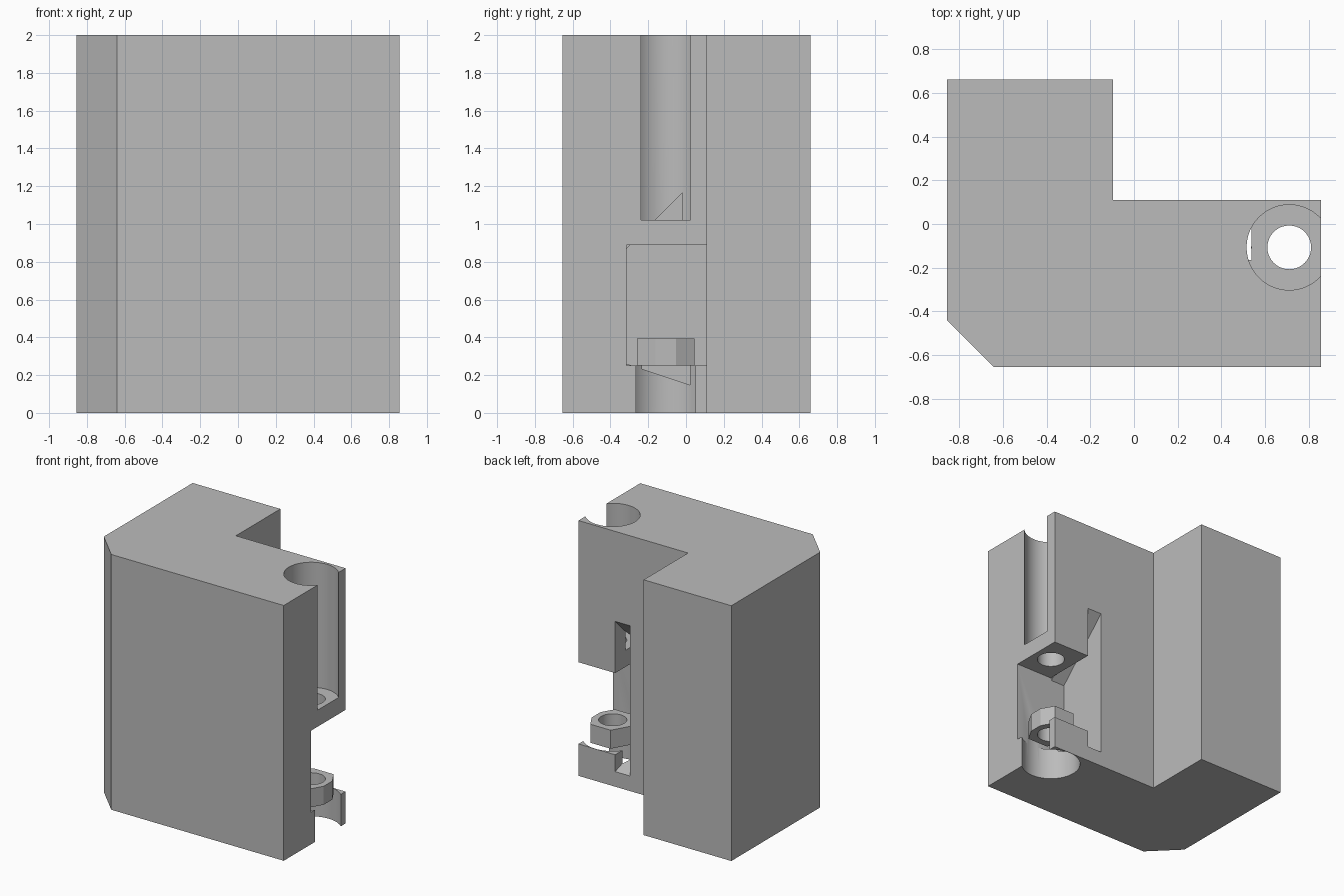
import bpy
import bmesh
from math import radians
from mathutils import Matrix, Vector

cube = bpy.data.objects.get("Cube")
if cube:
    bpy.data.objects.remove(cube, do_unlink=True)

grey = bpy.data.materials.new("plain grey")
grey.use_nodes = True
grey.diffuse_color = (0.5, 0.5, 0.5, 1)
grey.node_tree.nodes["Principled BSDF"].inputs["Base Color"].default_value = (0.5, 0.5, 0.5, 1)

BORE_X, BORE_Y = 0.71, -0.107   # axis shared by screw and nut
RIGHT = 0.855                   # right wall of the block


def make_object(name, bm):
    bmesh.ops.recalc_face_normals(bm, faces=bm.faces)
    mesh = bpy.data.meshes.new(name)
    bm.to_mesh(mesh)
    bm.free()
    mesh.materials.append(grey)
    obj = bpy.data.objects.new(name, mesh)
    bpy.context.collection.objects.link(obj)
    return obj


def extrude(name, points, direction):
    """Solid from a flat outline swept along a direction."""
    bm = bmesh.new()
    face = bm.faces.new([bm.verts.new(p) for p in points])
    swept = bmesh.ops.extrude_face_region(bm, geom=[face], use_keep_orig=True)
    verts = [v for v in swept["geom"] if isinstance(v, bmesh.types.BMVert)]
    bmesh.ops.translate(bm, verts=verts, vec=Vector(direction))
    return make_object(name, bm)


def box(name, low, high):
    (x0, y0, z0), (x1, y1, z1) = low, high
    outline = [(x0, y0, z0), (x1, y0, z0), (x1, y1, z0), (x0, y1, z0)]
    return extrude(name, outline, (0, 0, z1 - z0))


def column(name, radius, z0, z1, sides=64):
    """Upright cylinder or prism on the screw axis."""
    bm = bmesh.new()
    bmesh.ops.create_cone(bm, cap_ends=True, segments=sides, radius1=radius, radius2=radius,
                          depth=z1 - z0,
                          matrix=Matrix.Translation((BORE_X, BORE_Y, (z0 + z1) / 2)))
    return make_object(name, bm)


def cut(obj, *cutters):
    for cutter in cutters:
        cutter.hide_render = True
        mod = obj.modifiers.new("cut", 'BOOLEAN')
        mod.operation = 'DIFFERENCE'
        mod.solver = 'EXACT'
        mod.object = cutter
        bpy.context.view_layer.objects.active = obj
        bpy.ops.object.modifier_apply(modifier=mod.name)
        bpy.data.objects.remove(cutter, do_unlink=True)


def smooth(obj):
    bpy.ops.object.select_all(action='DESELECT')
    obj.select_set(True)
    bpy.context.view_layer.objects.active = obj
    bpy.ops.object.shade_smooth_by_angle(angle=radians(25))


# L-shaped block with one chamfered corner
outline = [(-RIGHT, 0.66), (-0.095, 0.66), (-0.095, 0.11), (RIGHT, 0.11),
           (RIGHT, -0.655), (-0.64, -0.655), (-RIGHT, -0.44)]
block = extrude("corner_block", [(x, y, 0) for x, y in outline], (0, 0, 2))

# Flared side pocket, widening towards the back
flare = [(0.2, 1.385), (0.2, 0.088), (-0.315, 0.26), (-0.315, 0.87)]

cut(block,
    column("screw_bore", 0.195, 1.02, 2.1),
    column("screw_hole", 0.1, 0.8, 1.1),
    box("nut_slot", (0.53, -0.316, 0.25), (1, 0.2, 0.89)),
    column("lower_bore", 0.215, -0.1, 0.3),
    extrude("side_pocket", [(0.41, y, z) for y, z in flare], (0.127, 0, 0)))
smooth(block)

# Hexagonal nut, trimmed flush with the right wall
nut = column("hex_nut", 0.176, 0.25, 0.395, sides=6)
bm = bmesh.new()
bm.from_mesh(nut.data)
# turn a corner towards the right wall
bmesh.ops.rotate(bm, verts=bm.verts, cent=(BORE_X, BORE_Y, 0),
                 matrix=Matrix.Rotation(radians(30), 3, 'Z'))
bm.to_mesh(nut.data)
bm.free()
cut(nut,
    column("nut_hole", 0.1, 0.1, 0.6),
    box("nut_trim", (RIGHT, -1, 0), (1.2, 1, 1)))
smooth(nut)
